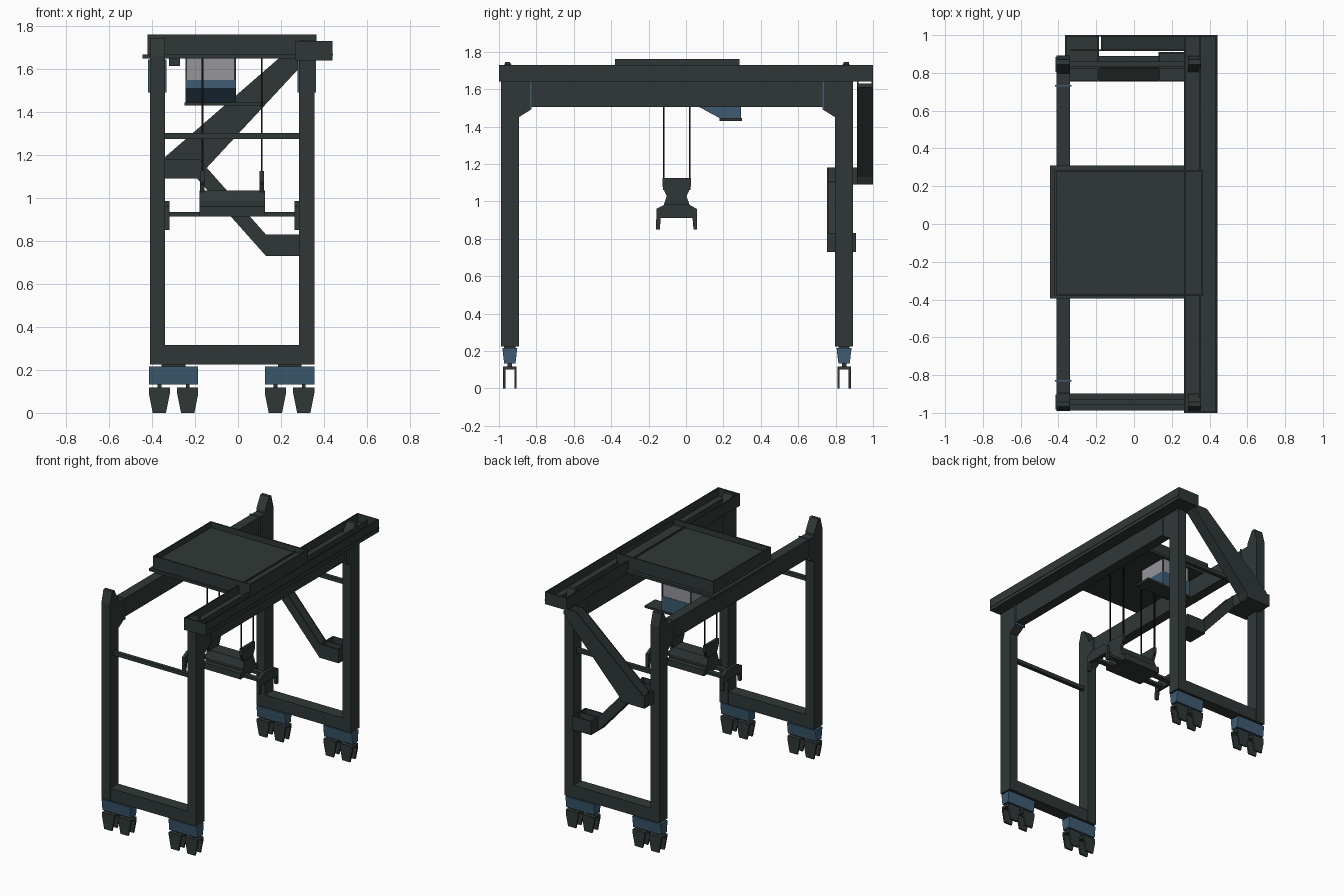
import bpy, bmesh
from mathutils import Vector

cube = bpy.data.objects.get("Cube")
if cube:
    bpy.data.objects.remove(cube)


def material(name, rgb):
    m = bpy.data.materials.new(name)
    m.use_nodes = True
    m.diffuse_color = (*rgb, 1)
    m.node_tree.nodes["Principled BSDF"].inputs["Base Color"].default_value = (*rgb, 1)
    return m


DARK = material("dark green grey", (0.029, 0.039, 0.037))
BLUE = material("steel blue", (0.047, 0.105, 0.165))
GLASS = material("pale window grey", (0.30, 0.30, 0.33))
BLACK = material("cable black", (0.006, 0.006, 0.006))


def prism(name, pts, axis, lo, hi, mat=DARK, hi_pts=None):
    """Extrude a profile along an axis: 'x' takes (y, z), 'y' takes (x, z), 'z' takes (x, y)."""
    place = {"x": lambda p, t: (t, *p), "y": lambda p, t: (p[0], t, p[1]), "z": lambda p, t: (*p, t)}[axis]
    bm = bmesh.new()
    a = [bm.verts.new(place(p, lo)) for p in pts]
    b = [bm.verts.new(place(p, hi)) for p in (hi_pts or pts)]
    bm.faces.new(a)
    bm.faces.new(b)
    n = len(a)
    for i in range(n):
        j = (i + 1) % n
        bm.faces.new((a[i], a[j], b[j], b[i]))
    bmesh.ops.recalc_face_normals(bm, faces=bm.faces[:])
    mesh = bpy.data.meshes.new(name)
    bm.to_mesh(mesh)
    bm.free()
    mesh.materials.append(mat)
    ob = bpy.data.objects.new(name, mesh)
    bpy.context.collection.objects.link(ob)
    return ob


def rect(x0, x1, y0, y1):
    return [(x0, y0), (x1, y0), (x1, y1), (x0, y1)]


def box(name, x, y, z, mat=DARK):
    return prism(name, rect(*x, *y), "z", *z, mat)


def tray(name, x, y, z, t, floor):
    """Open box with thin walls and a floor."""
    box(name + "_floor", x, y, (z[0], floor))
    for side, (a, b) in {"right": (x[0], x[0] + t), "left": (x[1] - t, x[1])}.items():
        box(f"{name}_{side}_wall", (a, b), y, z)
    for side, (a, b) in {"front": (y[0], y[0] + t), "back": (y[1] - t, y[1])}.items():
        box(f"{name}_{side}_wall", (x[0] + t, x[1] - t), (a, b), z)


SIDES = {"right": (-0.41, -0.34), "left": (0.285, 0.355)}
ENDS = {"front": (-0.942, 1), "back": (0.845, -1)}

for end, (cy, inward) in ENDS.items():
    # Legs with tapered tops and inner gussets
    for side, xs in SIDES.items():
        top = 1.745 if side == "right" else 1.735
        out = [(-0.048, 0.225), (0.048, 0.225), (0.048, 1.45), (0.112, 1.49), (0.112, 1.51),
               (0.048, 1.51), (0.048, 1.66), (0.0, top), (-0.025, top), (-0.048, 1.66)]
        prism(f"{end}_{side}_leg", [(cy + inward * y, z) for y, z in out], "x", *xs)
        ring = cy + inward * 0.112
        box(f"{end}_{side}_beam_collar", (xs[0] - 0.008, xs[1] + 0.008),
            (ring - 0.004, ring + 0.004), (1.49, 1.645), BLUE)

    # Sill beam and tie bar between the legs
    box(f"{end}_sill", (-0.34, 0.285), (cy - 0.045, cy + 0.045), (0.225, 0.315))
    box(f"{end}_tie_bar", (-0.34, 0.285), (cy - 0.014, cy + 0.014), (1.275, 1.302))

    # Bogies with paired wheel forks
    for side, x0 in (("right", -0.415), ("left", 0.125)):
        x1 = x0 + 0.23
        box(f"{end}_{side}_bogie_neck", (x0 + 0.06, x1 - 0.06), (cy - 0.03, cy + 0.03), (0.205, 0.23))
        prism(f"{end}_{side}_bogie", rect(x0, x1, cy - 0.03, cy + 0.03), "z", 0.132, 0.215, BLUE,
              rect(x0, x1, cy - 0.04, cy + 0.04))
        for k, fx in enumerate((x0, x1 - 0.098)):
            label = f"{end}_{side}_wheel_fork_{k + 1}"
            cheek = [(fx, 0.115), (fx, 0.09), (fx + 0.018, 0), (fx + 0.08, 0),
                     (fx + 0.098, 0.09), (fx + 0.098, 0.115)]
            for s in (-1, 1):
                prism(f"{label}_cheek_{'outer' if s * inward < 0 else 'inner'}", cheek, "y",
                      cy + s * 0.024, cy + s * 0.036)
            box(label + "_top", (fx, fx + 0.098), (cy - 0.036, cy + 0.036), (0.1, 0.118))
            box(label + "_pin", (fx + 0.04, fx + 0.058), (cy - 0.012, cy + 0.012), (0.11, 0.14))

# Main girders along the length
for side, xs in SIDES.items():
    box(side + "_girder", xs, (-0.9, 0.8), (1.505, 1.64))

# Left walkway channel with a centre rail
tray("walkway", (0.265, 0.44), (-1, 1), (1.64, 1.73), 0.008, 1.67)
box("walkway_inner_rail", (0.345, 0.355), (-0.99, 0.99), (1.67, 1.70))
box("walkway_outer_lip", (0.437, 0.443), (-1, 1), (1.664, 1.672))

# Trolley: tray deck on a flange, with a small winch box
box("trolley_flange", (-0.444, 0.385), (-0.395, 0.31), (1.65, 1.668))
tray("trolley_deck", (-0.42, 0.365), (-0.38, 0.285), (1.66, 1.76), 0.01, 1.72)
box("winch_box", (-0.32, -0.27), (-0.05, 0.05), (1.615, 1.655))

# Operator cabin: sloped blue base, glazed upper part, dark frame
cx = (-0.245, -0.01)
prism("cabin_base", [(0.06, 1.55), (0.06, 1.51), (0.18, 1.445), (0.295, 1.445), (0.295, 1.55)], "x", *cx, BLUE)
box("cabin_windows", (cx[0] + 0.003, cx[1] - 0.003), (0.063, 0.292), (1.55, 1.65), GLASS)
for x in (cx[0], cx[1] - 0.008):
    for y in (0.06, 0.287):
        box("cabin_post", (x, x + 0.008), (y, y + 0.008), (1.55, 1.65))
box("cabin_walkway", (-0.25, 0.125), (0.18, 0.3), (1.43, 1.445))

# Hoist cables
for x in (-0.165, 0.11):
    for y in (-0.12, 0.02):
        box("hoist_cable", (x - 0.004, x + 0.004), (y - 0.004, y + 0.004), (1.06, 1.66), BLACK)

# Spreader: head block, end hangers, telescopic beam and corner guides
sy = -0.05
half = [(0.06, 0.915), (0.068, 0.985), (0.05, 1.035)]


def mirrored(points):
    return [(sy + y, z) for y, z in points] + [(sy - y, z) for y, z in reversed(points)]


prism("spreader_head", mirrored(half), "x", -0.18, 0.125)
hanger = mirrored([(0.05, 1.02), (0.076, 1.08), (0.076, 1.125)])
claw = mirrored([(0.085, 0.91), (0.09, 0.85), (0.11, 0.85), (0.108, 0.96), (0.06, 0.985)])
for s, x in (("right", -0.177), ("left", 0.1)):
    prism(s + "_hanger", hanger, "x", x, x + 0.02)
for s, x in (("right", -0.34), ("left", 0.263)):
    prism(s + "_corner_guide", claw, "x", x, x + 0.022)
for y in (sy - 0.045, sy + 0.045):
    box("spreader_beam", (-0.33, 0.275), (y - 0.018, y + 0.018), (0.915, 0.935))
box("spreader_skirt", (-0.18, 0.125), (sy - 0.1, sy + 0.1), (0.915, 0.96))

# Back stairs: side panels with a sloping floor in each flight
upper = [(-0.34, 1.19), (0.19, 1.65), (0.275, 1.65), (0.29, 1.61), (-0.155, 1.13), (-0.175, 1.09), (-0.34, 1.09)]
lower = [(-0.34, 1.18), (-0.18, 1.18), (0.13, 0.83), (0.285, 0.83), (0.285, 0.73), (0.13, 0.73),
         (-0.19, 1.09), (-0.34, 1.09)]
for label, panel, y0, y1 in (("upper", upper, 0.915, 1.0), ("lower", lower, 0.755, 0.83)):
    for part, y in (("inner", y0), ("outer", y1 - 0.008)):
        prism(f"{label}_flight_{part}_panel", panel, "y", y, y + 0.008)
    low = panel[-4:-1] if label == "upper" else panel[-4:]
    raised = [(x, z + 0.02) for x, z in reversed(low)]
    prism(label + "_flight_floor", low + raised, "y", y0, y1)

# Stair landings
tray("upper_landing", (-0.365, -0.185), (0.755, 1.0), (1.09, 1.18), 0.008, 1.105)
tray("lower_landing", (0.13, 0.285), (0.755, 0.91), (0.73, 0.83), 0.008, 0.745)
